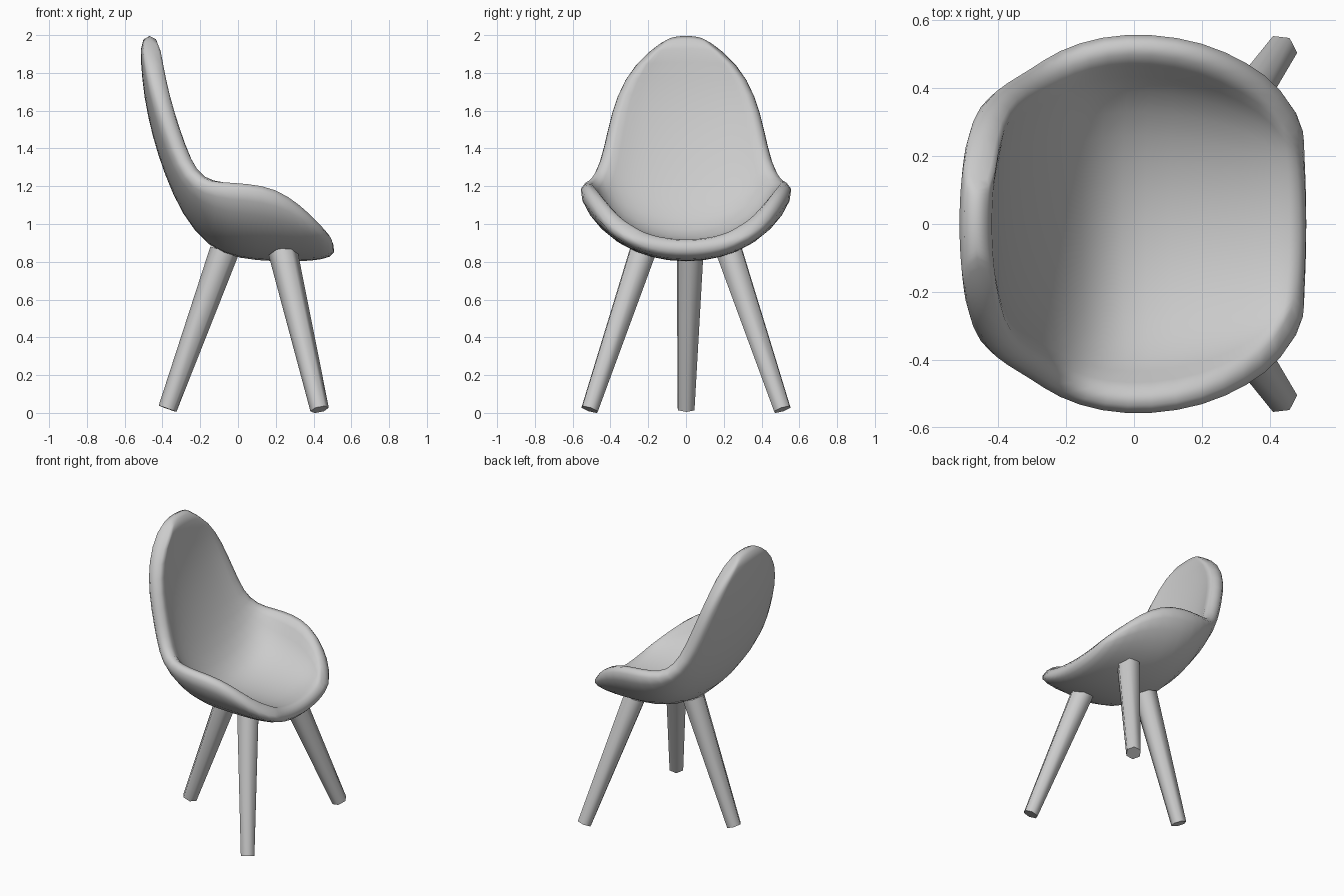
import bpy, bmesh
from math import sin, cos, radians
from mathutils import Vector

if "Cube" in bpy.data.objects:
    bpy.data.objects.remove(bpy.data.objects["Cube"])

# Shell stations, top of back to front of seat:
# centre x, centre z, rim x, rim half width, rim z, section sweep in degrees
STATIONS = [
    (-0.468, 2.002, -0.462, 0.10, 1.978, 65),
    (-0.466, 1.86, -0.440, 0.275, 1.85, 65),
    (-0.450, 1.68, -0.400, 0.37, 1.68, 66),
    (-0.408, 1.48, -0.340, 0.415, 1.50, 68),
    (-0.345, 1.28, -0.275, 0.45, 1.33, 70),
    (-0.255, 1.07, -0.200, 0.502, 1.235, 76),
    (-0.130, 0.905, -0.085, 0.535, 1.225, 84),
    (0.02, 0.853, 0.05, 0.54, 1.22, 86),
    (0.19, 0.843, 0.20, 0.515, 1.195, 86),
    (0.33, 0.845, 0.33, 0.455, 1.105, 84),
    (0.435, 0.855, 0.425, 0.385, 1.01, 78),
    (0.51, 0.885, 0.49, 0.255, 0.935, 72),
]
COLS = 4


def finish(bm, name):
    bmesh.ops.recalc_face_normals(bm, faces=bm.faces)
    mesh = bpy.data.meshes.new(name)
    bm.to_mesh(mesh)
    bm.free()
    obj = bpy.data.objects.new(name, mesh)
    bpy.context.collection.objects.link(obj)
    return obj


# Seat shell: lofted curved sections, thickened and rounded
bm = bmesh.new()
rows = []
for cx, cz, rx, w, rz, deg in STATIONS:
    sweep = radians(deg)
    row = []
    for i in range(-COLS, COLS + 1):
        a = sweep * i / COLS
        h = (1 - cos(a)) / (1 - cos(sweep))
        row.append(bm.verts.new((cx + (rx - cx) * h, w * sin(a) / sin(sweep), cz + (rz - cz) * h)))
    rows.append(row)
for r0, r1 in zip(rows, rows[1:]):
    for i in range(2 * COLS):
        bm.faces.new((r0[i], r0[i + 1], r1[i + 1], r1[i]))
shell = finish(bm, "seat_shell")
for p in shell.data.polygons:
    p.use_smooth = True
solid = shell.modifiers.new("thickness", 'SOLIDIFY')
solid.thickness = 0.1
solid.offset = 0
sub = shell.modifiers.new("rounding", 'SUBSURF')
sub.levels = sub.render_levels = 1


# Tapered six-sided leg between two points
def leg(name, top, foot, r_top=0.078, r_foot=0.05):
    top, foot = Vector(top), Vector(foot)
    axis = top - foot
    bm = bmesh.new()
    bmesh.ops.create_cone(bm, cap_ends=True, segments=6, radius1=r_foot, radius2=r_top, depth=axis.length)
    bm.transform(axis.to_track_quat('Z', 'Y').to_matrix().to_4x4())
    bmesh.ops.translate(bm, verts=bm.verts, vec=(top + foot) / 2)
    obj = finish(bm, name)
    bpy.ops.object.select_all(action='DESELECT')
    obj.select_set(True)
    bpy.context.view_layer.objects.active = obj
    bpy.ops.object.shade_smooth_by_angle(angle=radians(65))


for side, s in (("left", 1), ("right", -1)):
    leg("front_leg_" + side, (0.238, s * 0.23, 0.85), (0.432, s * 0.51, 0.018))
leg("back_leg", (-0.073, 0.022, 0.855), (-0.373, 0, 0.022))
